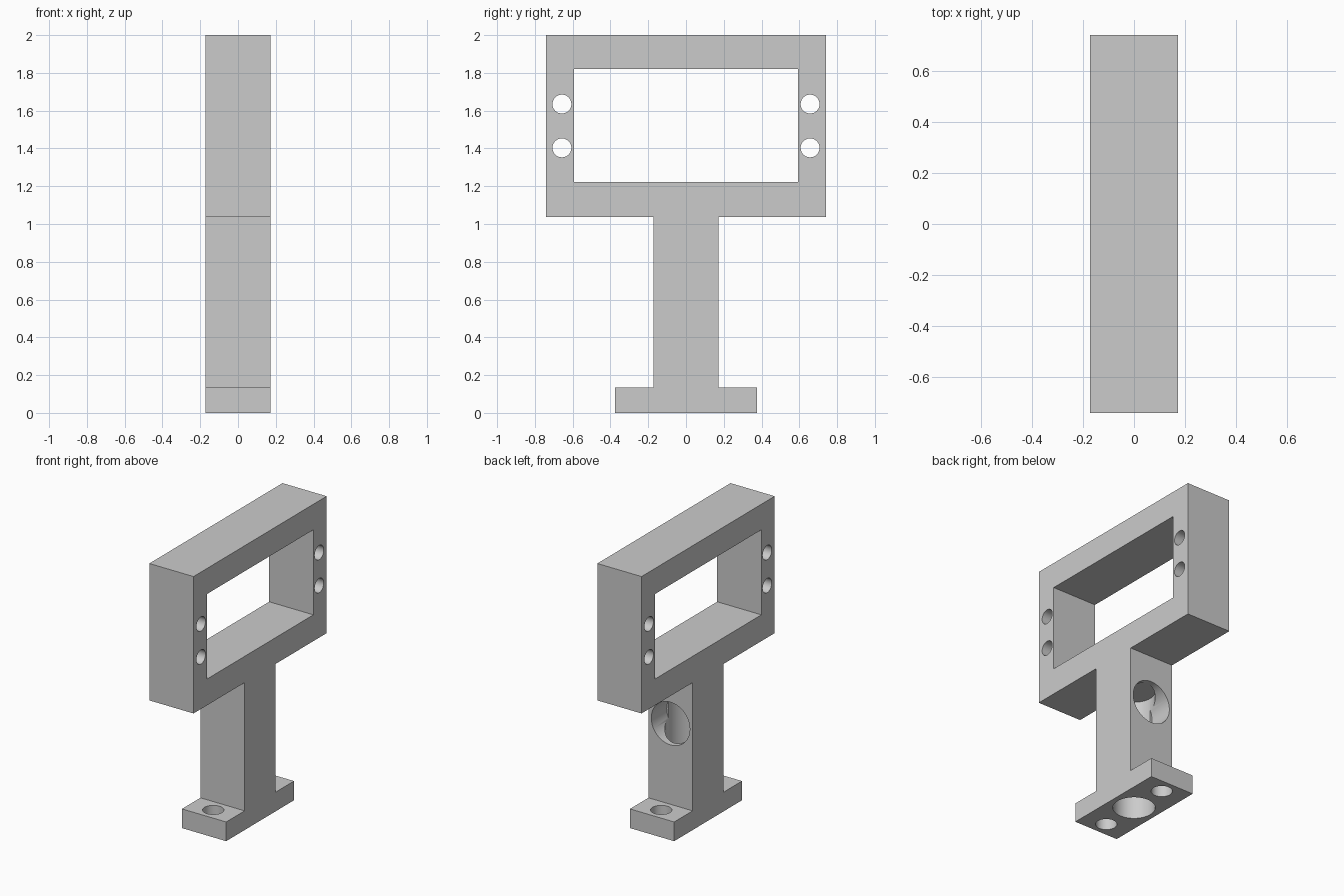
import bpy
import bmesh
from math import pi
from mathutils import Matrix, Vector

if "Cube" in bpy.data.objects:
    bpy.data.objects.remove(bpy.data.objects["Cube"], do_unlink=True)

HALF = 0.172  # half thickness, also half width of the post

gray = bpy.data.materials.new("plain_gray")
gray.use_nodes = True
gray.diffuse_color = (0.6, 0.6, 0.6, 1)
gray.node_tree.nodes["Principled BSDF"].inputs["Base Color"].default_value = gray.diffuse_color


def make_object(name, bm):
    bmesh.ops.recalc_face_normals(bm, faces=bm.faces)
    mesh = bpy.data.meshes.new(name)
    bm.to_mesh(mesh)
    bm.free()
    mesh.materials.append(gray)
    obj = bpy.data.objects.new(name, mesh)
    bpy.context.collection.objects.link(obj)
    return obj


def prism(name, outline, half):
    """Extrude a (y, z) outline along x."""
    bm = bmesh.new()
    face = bm.faces.new([bm.verts.new((-half, y, z)) for y, z in outline])
    extruded = bmesh.ops.extrude_face_region(bm, geom=[face])["geom"]
    verts = [v for v in extruded if isinstance(v, bmesh.types.BMVert)]
    bmesh.ops.translate(bm, verts=verts, vec=(2 * half, 0, 0))
    return make_object(name, bm)


def cylinder(name, start, end, radius):
    start, end = Vector(start), Vector(end)
    axis = end - start
    turn = axis.to_track_quat("Z", "Y").to_matrix().to_4x4()
    bm = bmesh.new()
    bmesh.ops.create_cone(bm, cap_ends=True, segments=64, radius1=radius, radius2=radius,
                          depth=axis.length,
                          matrix=Matrix.Translation((start + end) / 2) @ turn)
    return make_object(name, bm)


def cut(target, cutter):
    cutter.hide_render = True
    mod = target.modifiers.new("cut", "BOOLEAN")
    mod.operation = "DIFFERENCE"
    mod.solver = "EXACT"
    mod.object = cutter
    bpy.context.view_layer.objects.active = target
    bpy.ops.object.modifier_apply(modifier=mod.name)
    bpy.data.objects.remove(cutter, do_unlink=True)


# Foot, post and frame share one symmetric outline
half_outline = [(0.377, 0), (0.377, 0.135), (HALF, 0.135), (HALF, 1.037),
                (0.74, 1.037), (0.74, 2)]
outline = half_outline + [(-y, z) for y, z in reversed(half_outline)]
bracket = prism("frame_bracket", outline, HALF)

# Rectangular window
cut(bracket, prism("window_cutter", [(-0.592, 1.222), (0.592, 1.222),
                                     (0.592, 1.82), (-0.592, 1.82)], 0.3))

# Mounting holes in the frame sides and in the foot
for side in (-1, 1):
    for z in (1.403, 1.635):
        cut(bracket, cylinder("frame_hole", (-0.3, side * 0.657, z), (0.3, side * 0.657, z), 0.05))
    cut(bracket, cylinder("foot_hole", (0, side * 0.275, -0.1), (0, side * 0.275, 0.3), 0.068))

# Blind bore up the post, met by a hole from the back
cut(bracket, cylinder("post_bore", (0, 0, -0.1), (0, 0, 0.855), 0.135))
cut(bracket, cylinder("back_hole", (0, 0.3, 0.703), (0, 0, 0.703), 0.15))

# Smooth bores, sharp edges
bpy.ops.object.select_all(action="DESELECT")
bracket.select_set(True)
bpy.context.view_layer.objects.active = bracket
bpy.ops.object.shade_smooth_by_angle(angle=pi / 6)
